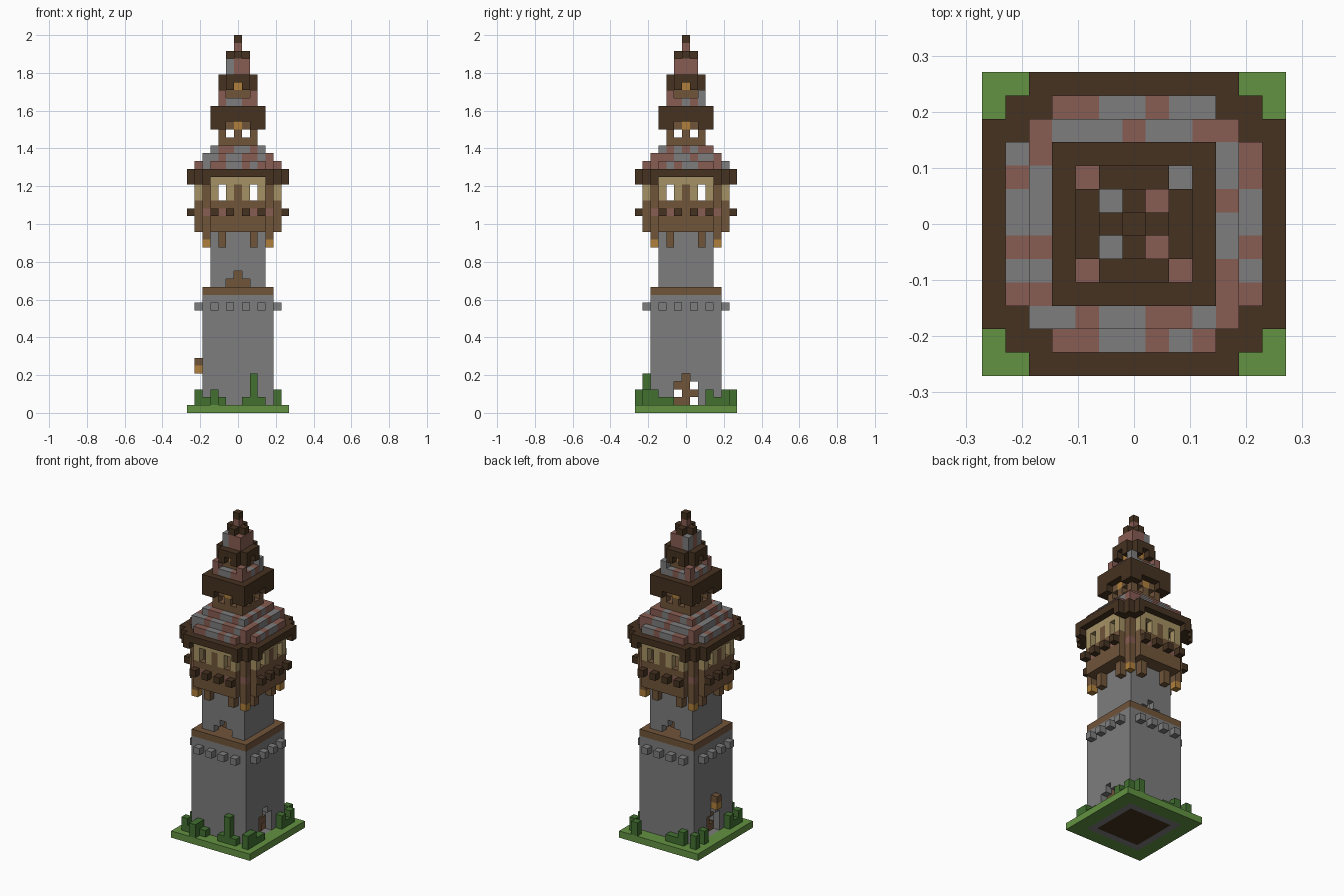
import bpy
import bmesh

cube = bpy.data.objects.get("Cube")
if cube:
    bpy.data.objects.remove(cube, do_unlink=True)

U = 2 / 48  # edge of one block

COLOURS = {
    "stone": (0.205, 0.205, 0.205),
    "red_tile": (0.242, 0.107, 0.084),
    "dark_wood": (0.060, 0.032, 0.015),
    "plank": (0.165, 0.090, 0.042),
    "plaster": (0.376, 0.283, 0.127),
    "grass": (0.122, 0.287, 0.054),
    "bush": (0.054, 0.162, 0.030),
    "lantern": (0.434, 0.216, 0.045),
}
MATS = {}
for label, rgb in COLOURS.items():
    m = bpy.data.materials.new(label)
    m.use_nodes = True
    m.diffuse_color = (*rgb, 1)
    shader = m.node_tree.nodes["Principled BSDF"]
    shader.inputs["Base Color"].default_value = (*rgb, 1)
    shader.inputs["Roughness"].default_value = 0.9
    MATS[label] = m


def box(rx, ry, z0, z1):
    """Blocks within |x| <= rx, |y| <= ry, z0 <= z < z1."""
    return {(x, y, z) for x in range(-rx, rx + 1)
            for y in range(-ry, ry + 1) for z in range(z0, z1)}


def around(a, b, z0, z1):
    """Blocks at (a, b) repeated by mirroring and by swapping the axes."""
    return {(x, y, z) for p, q in ((a, b), (b, a))
            for x in (p, -p) for y in (q, -q) for z in range(z0, z1)}


def big(c):
    return max(abs(c[0]), abs(c[1]))


def small(c):
    return min(abs(c[0]), abs(c[1]))


def shell(r, z0, z1):
    return {c for c in box(r, r, z0, z1) if big(c) == r}


def notched(r, z0, z1, limit):
    """Square layer whose corners are cut back."""
    return {c for c in box(r, r, z0, z1) if big(c) < r or small(c) <= limit}


SIDES = [((1, 0, 0), (0, 1, 0), (0, 0, 1)), ((0, 1, 0), (0, 0, 1), (1, 0, 0)),
         ((0, 0, 1), (1, 0, 0), (0, 1, 0))]


def part(name, cells, colour):
    """Join blocks into one outer surface; colour is a name or a rule per block."""
    rule = colour if callable(colour) else (lambda c: colour)
    used = sorted({rule(c) for c in cells})
    bm = bmesh.new()
    for c in sorted(cells):
        for n, a, b in SIDES:
            for s in (1, -1):
                if tuple(c[i] + s * n[i] for i in range(3)) in cells:
                    continue
                ring = ((-1, -1), (1, -1), (1, 1), (-1, 1))[::s]
                verts = [bm.verts.new([(c[i] + (s * n[i] + p * a[i] + q * b[i]) / 2
                                        + (i == 2) / 2) * U for i in range(3)])
                         for p, q in ring]
                bm.faces.new(verts).material_index = used.index(rule(c))
    bmesh.ops.remove_doubles(bm, verts=bm.verts, dist=U / 100)
    mesh = bpy.data.meshes.new(name)
    bm.to_mesh(mesh)
    bm.free()
    for label in used:
        mesh.materials.append(MATS[label])
    bpy.context.collection.objects.link(bpy.data.objects.new(name, mesh))


# Ground: grass, wall footing and wooden floor
part("ground", box(6, 6, 0, 1),
     lambda c: "grass" if big(c) > 4 else "stone" if big(c) == 4 else "dark_wood")

# Bushes: x, y, height
BUSHES = [(-5, -5, 2), (-4, -5, 1), (-3, -6, 2), (-3, -5, 2), (-2, -5, 1), (1, -5, 1),
          (2, -5, 4), (3, -5, 1), (5, -5, 2), (5, -4, 2), (5, -3, 1), (5, -2, 1),
          (5, 3, 2), (5, 4, 1), (5, 5, 2), (4, 6, 2), (-1, 5, 1), (-2, 5, 1),
          (-3, 5, 2), (-5, 5, 2), (-5, 3, 2), (-5, -3, 2), (-5, -4, 1)]
part("bushes", {(x, y, z) for x, y, h in BUSHES for z in range(1, 1 + h)}, "bush")

# Lower tower with doorways on both sides
doorway = box(4, 1, 1, 4) | box(4, 0, 4, 5)
part("lower_tower", shell(4, 1, 15) - doorway, "stone")
door_cells = [(-1, 1), (0, 1), (0, 2), (1, 2), (-1, 3), (0, 3), (0, 4)]
part("broken_doors", {(x, y, z) for x in (-3, 3) for y, z in door_cells}, "plank")
part("stone_studs", around(5, 1, 13, 14) | around(5, 3, 13, 14), "stone")
part("ledge", box(4, 4, 15, 16), "plank")
part("door_lantern", {(-5, 0, 5), (-5, 0, 6)},
     lambda c: "lantern" if c[2] == 5 else "plank")

# Upper tower with small arches at front and back
arch = box(1, 3, 16, 17) | box(0, 3, 17, 18)
part("upper_tower", shell(3, 16, 23) - arch, "stone")
part("inner_core", box(1, 1, 16, 18), "plank")

# Gallery: floor, parapet, posts and brackets
floor = {c for c in notched(5, 23, 24, 3) if small(c) < 4}
parapet = {c for c in shell(5, 24, 27) if small(c) < 4}
part("gallery_parapet", floor | parapet,
     lambda c: "red_tile" if c[2] == 25 and small(c) == 2 else "plank")
part("corner_posts", around(4, 4, 21, 30),
     lambda c: "lantern" if c[2] == 21 else "red_tile" if c[2] == 25 else "plank")
part("brackets", around(4, 2, 21, 23), "plank")
part("beam_ends", around(6, 1, 25, 26) | around(6, 3, 25, 26), "dark_wood")

# Gallery windows
window_wall = {c for c in shell(5, 27, 30)
               if small(c) < 4 and (c[2] == 29 or small(c) != 2)}
part("gallery_windows", window_wall,
     lambda c: "plank" if small(c) == 0 and c[2] < 29 else "plaster")

# Main eaves with lowered corners
eaves = notched(6, 30, 31, 4)
drops = around(6, 4, 29, 31) | around(5, 5, 29, 31) | around(5, 4, 29, 31)
part("main_eaves", eaves | drops, "dark_wood")

# Mottled roof tiles, read from a plan
PLAN = ["..RRGGRGG..",
        ".RGGGRGGRR.",
        "GRRGRRGRRGR",
        "RGGRGRGGRGR",
        "GGRGGRRRGRG",
        "GGGRRRRGRGG",
        "RRRGGRRRGGR",
        "GGRRGGRRRRG",
        "RRGRRGGRGRR",
        ".GGRGGRRGR.",
        "..RRGGRGR.."]


def tile(c):
    return "red_tile" if PLAN[5 - c[1]][c[0] + 5] == "R" else "stone"


part("main_roof", notched(5, 31, 32, 3) | box(4, 4, 32, 33) | box(3, 3, 33, 34), tile)

# Lantern room: open posts under a second eave
posts = around(2, 2, 35, 36) | around(2, 0, 35, 36)
part("lantern_room", box(2, 2, 34, 35) | posts | box(2, 2, 36, 37),
     lambda c: "lantern" if c[2] == 36 and big(c) == 2 and small(c) == 0 else "plank")
part("second_eaves", box(3, 3, 37, 39) | around(3, 3, 36, 37) | around(3, 2, 36, 37),
     "dark_wood")

# Small upper roof and third eave
part("upper_roof", box(2, 2, 39, 40) | around(2, 2, 40, 41), tile)
part("upper_room", box(1, 1, 40, 42),
     lambda c: "lantern" if c[2] == 41 and small(c) == 0 else "plank")
part("third_eaves", notched(2, 42, 43, 1) | around(2, 1, 41, 42), "dark_wood")

# Spire
part("spire", box(1, 1, 43, 45), tile)
part("spire_cap", notched(1, 45, 46, 0), "dark_wood")
part("finial", box(0, 0, 46, 48), lambda c: "red_tile" if c[2] == 46 else "dark_wood")
